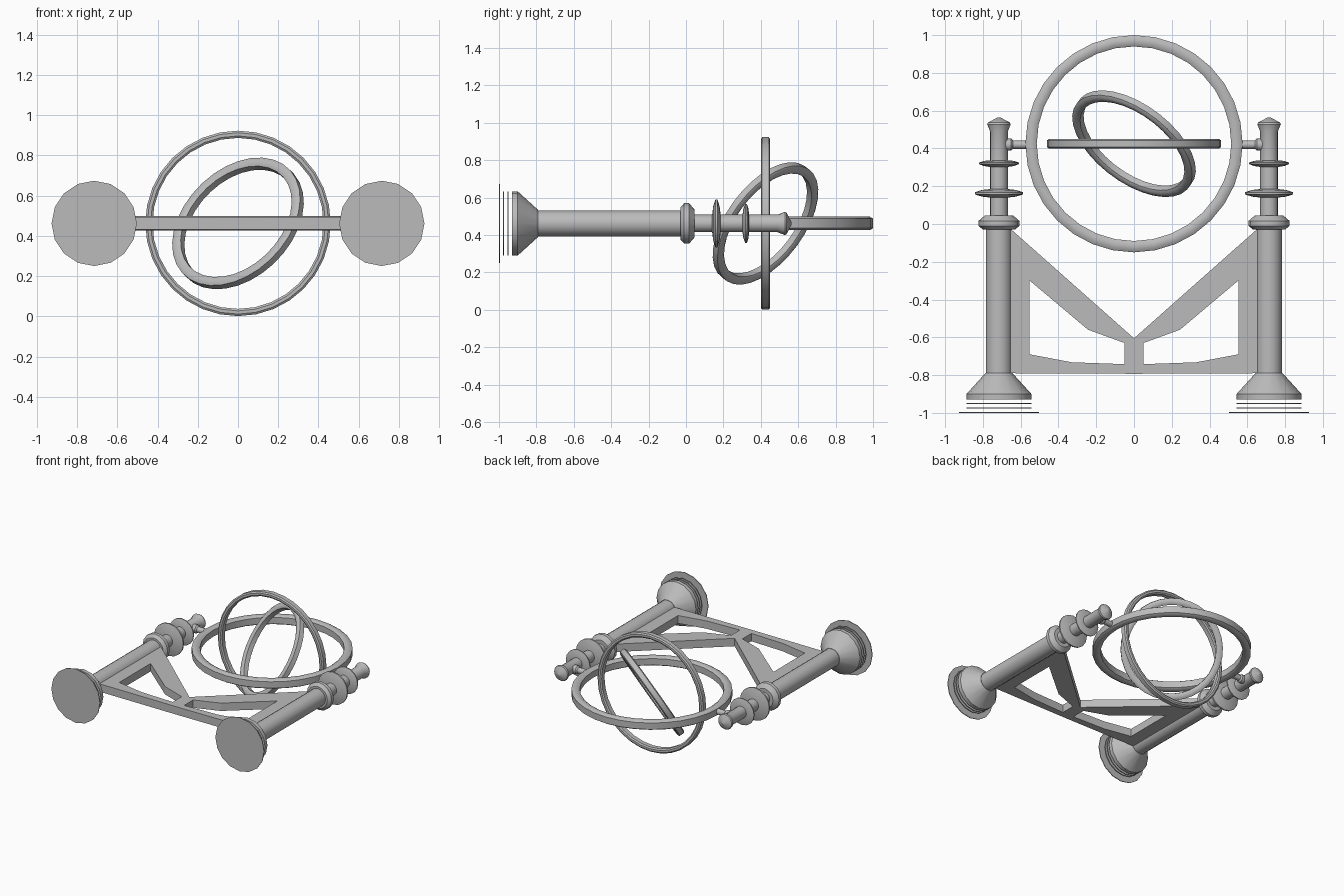
import bpy, bmesh, math
from mathutils import Vector, Matrix

if "Cube" in bpy.data.objects:
    bpy.data.objects.remove(bpy.data.objects["Cube"])

grey = bpy.data.materials.new("plain grey")
grey.diffuse_color = (0.5, 0.5, 0.5, 1)
grey.use_nodes = True
grey.node_tree.nodes["Principled BSDF"].inputs["Base Color"].default_value = grey.diffuse_color
ZC = 0.462   # height of the common axis plane
YC = 0.425   # centre of the rings
PX = 0.715   # pillar offset


def finish(ob, angle=35):
    ob.data.materials.clear()
    ob.data.materials.append(grey)
    bpy.ops.object.select_all(action='DESELECT')
    ob.select_set(True)
    bpy.context.view_layer.objects.active = ob
    bpy.ops.object.shade_smooth_by_angle(angle=math.radians(angle))


def revolve(name, profile, segs, axis, loc, closed=False):
    """Spin (radius, height) points around an axis; closed makes a ring."""
    bm = bmesh.new()
    rings = []
    for i in range(segs):
        a = 2 * math.pi * i / segs
        rings.append([bm.verts.new((r * math.cos(a), r * math.sin(a), h)) for r, h in profile])
    n = len(profile)
    for i in range(segs):
        p, q = rings[i], rings[(i + 1) % segs]
        for j in range(n if closed else n - 1):
            k = (j + 1) % n
            bm.faces.new((p[j], q[j], q[k], p[k]))
    if not closed:
        bm.faces.new([r[0] for r in rings])
        bm.faces.new([r[-1] for r in rings])
    rot = Vector((0, 0, 1)).rotation_difference(Vector(axis)).to_matrix().to_4x4()
    bm.transform(Matrix.Translation(loc) @ rot)
    bmesh.ops.recalc_face_normals(bm, faces=bm.faces)
    me = bpy.data.meshes.new(name)
    bm.to_mesh(me)
    bm.free()
    ob = bpy.data.objects.new(name, me)
    bpy.context.collection.objects.link(ob)
    finish(ob)
    return ob


def ring(name, r_in, r_out, half, axis, segs=32):
    """Ring band with chamfered edges."""
    c = (r_out - r_in) * 0.28
    d = half * 0.3
    prof = [(r_in, -half + d), (r_in + c, -half), (r_out - c, -half), (r_out, -half + d),
            (r_out, half - d), (r_out - c, half), (r_in + c, half), (r_in, half - d)]
    revolve(name, prof, segs, axis, (0, YC, ZC), closed=True)


# nested rings
ring("outer_ring", 0.515, 0.575, 0.036, (0, 0, 1))
ring("middle_ring", 0.425, 0.461, 0.025, (0, 1, 0))
ring("inner_ring", 0.322, 0.371, 0.026, (0.515, 0.686, -0.515))

# turned pillars with collars and finial, lying along y
pillar = [(0.172, -0.93), (0.172, -0.90), (0.072, -0.79), (0.069, -0.79), (0.069, -0.03),
          (0.085, -0.03), (0.108, -0.01), (0.108, 0.017), (0.075, 0.045), (0.047, 0.045),
          (0.047, 0.14), (0.09, 0.145), (0.128, 0.157), (0.128, 0.168), (0.09, 0.18),
          (0.047, 0.185), (0.047, 0.302), (0.08, 0.307), (0.105, 0.317), (0.105, 0.325),
          (0.08, 0.334), (0.047, 0.337), (0.047, 0.49), (0.062, 0.528), (0.058, 0.537),
          (0.006, 0.565)]
for s, side in ((-1, "left"), (1, "right")):
    loc = (s * PX, 0, ZC)
    revolve(side + "_pillar", pillar, 16, (0, 1, 0), loc)
    # thin stacked base plates
    for i, (y, r) in enumerate(((-1.0, 0.212), (-0.978, 0.172), (-0.954, 0.172))):
        revolve(f"{side}_base_plate_{i + 1}", [(r, y), (r, y + 0.006)], 16, (0, 1, 0), loc)
    # pivot holding the outer ring
    revolve(side + "_pivot", [(0.022, 0), (0.022, 0.09), (0.032, 0.1), (0.032, 0.13)], 12,
            (s, 0, 0), (s * 0.55, YC - 0.005, ZC))

# flat brace between the pillars, with two openings
outline = [(0, -0.793), (0.66, -0.79), (0.66, -0.02), (0, -0.605), (-0.66, -0.02), (-0.66, -0.79)]
hole = [(0.05, -0.742), (0.33, -0.732), (0.552, -0.69), (0.552, -0.30), (0.243, -0.56), (0.05, -0.63)]
cu = bpy.data.curves.new("brace", 'CURVE')
cu.dimensions = '2D'
cu.fill_mode = 'BOTH'
cu.extrude = 0.031
for pts in (outline, hole, [(-x, y) for x, y in hole]):
    sp = cu.splines.new('POLY')
    sp.points.add(len(pts) - 1)
    for p, (x, y) in zip(sp.points, pts):
        p.co = (x, y, 0, 1)
    sp.use_cyclic_u = True
brace = bpy.data.objects.new("brace", cu)
brace.location = (0, 0, ZC)
bpy.context.collection.objects.link(brace)
bpy.ops.object.select_all(action='DESELECT')
brace.select_set(True)
bpy.context.view_layer.objects.active = brace
bpy.ops.object.convert(target='MESH')
finish(bpy.context.view_layer.objects.active, 20)
